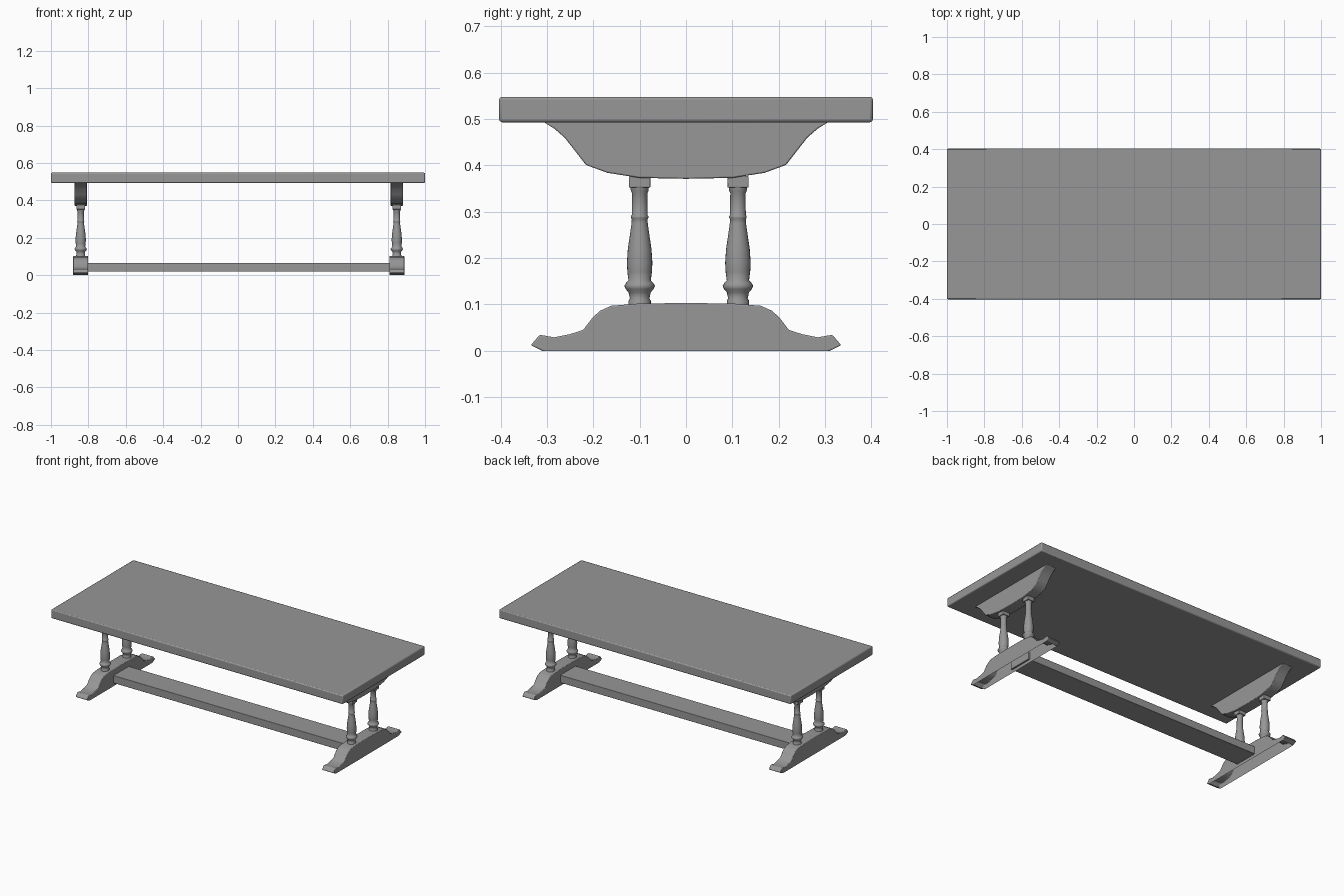
import bpy, bmesh, math
from mathutils import Vector

if "Cube" in bpy.data.objects:
    bpy.data.objects.remove(bpy.data.objects["Cube"])

# Dark grey finish shared by all parts
grey = bpy.data.materials.new("dark_grey")
grey.diffuse_color = (0.31, 0.31, 0.31, 1)
grey.use_nodes = True
grey.node_tree.nodes["Principled BSDF"].inputs["Base Color"].default_value = grey.diffuse_color


def make_object(name, bm, bevel=0.0, smooth_angle=35):
    mesh = bpy.data.meshes.new(name)
    bm.to_mesh(mesh)
    bm.free()
    mesh.materials.append(grey)
    ob = bpy.data.objects.new(name, mesh)
    bpy.context.collection.objects.link(ob)
    if bevel:
        mod = ob.modifiers.new("Bevel", 'BEVEL')
        mod.width, mod.segments, mod.limit_method = bevel, 2, 'ANGLE'
        mod.angle_limit = math.radians(50)
    bpy.ops.object.select_all(action='DESELECT')
    ob.select_set(True)
    bpy.context.view_layer.objects.active = ob
    bpy.ops.object.shade_smooth_by_angle(angle=math.radians(smooth_angle))
    return ob


def box(name, center, size, bevel=0.0):
    bm = bmesh.new()
    bmesh.ops.create_cube(bm, size=1)
    for v in bm.verts:
        v.co = Vector(c + a * s for c, a, s in zip(center, v.co, size))
    return make_object(name, bm, bevel)


def extruded(name, half, x, width, bevel, open_bottom=False):
    """Mirror a half profile (y, z) about y = 0 and extrude it along x."""
    pts = half + [(-y, z) for y, z in reversed(half) if y > 0]
    bm = bmesh.new()
    face = bm.faces.new([bm.verts.new((x - width / 2, y, z)) for y, z in pts])
    new = bmesh.ops.extrude_face_region(bm, geom=[face])["geom"]
    verts = [g for g in new if isinstance(g, bmesh.types.BMVert)]
    bmesh.ops.translate(bm, vec=(width, 0, 0), verts=verts)
    bmesh.ops.recalc_face_normals(bm, faces=bm.faces)
    if open_bottom:
        floor = [f for f in bm.faces if all(v.co.z < 1e-5 for v in f.verts)]
        bmesh.ops.delete(bm, geom=floor, context='FACES')
    return make_object(name, bm, bevel)


def turned(name, profile, x, y, sides=24):
    """Lathe a (radius, z) profile around a vertical axis."""
    bm = bmesh.new()
    rings = []
    for r, z in profile:
        rings.append([bm.verts.new((x + r * math.cos(2 * math.pi * i / sides),
                                    y + r * math.sin(2 * math.pi * i / sides), z))
                      for i in range(sides)])
    for a, b in zip(rings, rings[1:]):
        for i in range(sides):
            j = (i + 1) % sides
            bm.faces.new((a[i], a[j], b[j], b[i]))
    bm.faces.new(rings[0])
    bm.faces.new(rings[-1])
    bmesh.ops.recalc_face_normals(bm, faces=bm.faces)
    return make_object(name, bm, smooth_angle=55)


# Half profiles of the trestle parts, from outside bottom or top to the middle
foot_half = [(0.31, 0.0), (0.335, 0.012), (0.316, 0.034), (0.306, 0.033),
             (0.285, 0.029), (0.25, 0.036), (0.222, 0.045), (0.202, 0.071),
             (0.186, 0.086), (0.162, 0.097), (0.1, 0.102), (0.0, 0.103)]
bracket_half = [(0.308, 0.494), (0.284, 0.479), (0.262, 0.46), (0.24, 0.432),
                (0.216, 0.401), (0.17, 0.384), (0.1, 0.373), (0.0, 0.371)]
baluster = [(0.024, 0.095), (0.024, 0.108), (0.021, 0.113), (0.024, 0.126),
            (0.030, 0.133), (0.033, 0.14), (0.029, 0.147), (0.024, 0.152),
            (0.0265, 0.17), (0.0275, 0.19), (0.0255, 0.22), (0.021, 0.25),
            (0.0175, 0.275), (0.0170, 0.284), (0.019, 0.287), (0.019, 0.290),
            (0.0170, 0.293), (0.0165, 0.34), (0.019, 0.345), (0.020, 0.354)]

# Table top
box("table_top", (0, 0, 0.5205), (2.0, 0.806, 0.055), 0.006)

# Low stretcher, its ends just passing the inner walls of the hollow feet
box("stretcher", (0.004, 0, 0.0425), (1.63, 0.15, 0.047), 0.002)

# Two trestles
for side, x in (("left", -0.841), ("right", 0.849)):
    extruded(side + "_foot", foot_half, x, 0.08, 0.003, open_bottom=True)
    extruded(side + "_bracket", bracket_half, x, 0.068, 0.003)
    for end, y in (("front", -0.1), ("back", 0.112)):
        turned(f"{side}_{end}_baluster", baluster, x, y)
        box(f"{side}_{end}_cap", (x, y, 0.3645), (0.046, 0.046, 0.025), 0.002)
